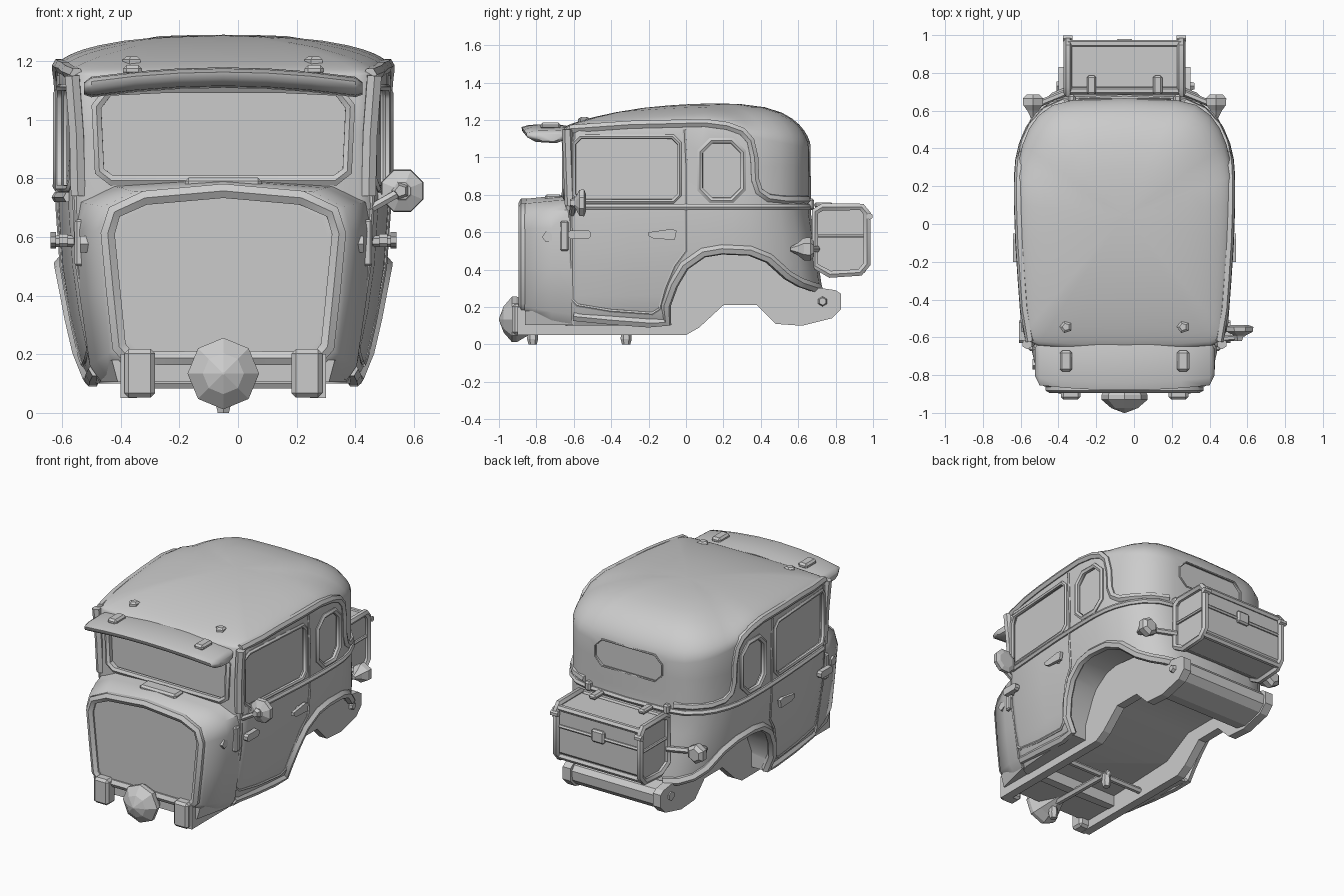
import bpy, bmesh, math
from mathutils import Vector

if "Cube" in bpy.data.objects:
    bpy.data.objects.remove(bpy.data.objects["Cube"])

CX = -0.05  # the body is off centre because of the single mirror
PLAN = [(0, -.66), (.3, -.655), (.46, -.642), (.505, -.62), (.525, -.57), (.545, -.3), (.558, -.1), (.565, .1),
        (.565, .25), (.558, .34), (.54, .42), (.505, .505), (.455, .575), (.38, .63), (.28, .655), (0, .668)]


def lerp(table, v):
    if v <= table[0][0]:
        return table[0][1]
    for (a, p), (b, q) in zip(table, table[1:]):
        if v <= b:
            return p + (q - p) * (v - a) / (b - a)
    return table[-1][1]


def side_scale(z):
    return lerp([(.1, .8), (.17, .87), (.35, .94), (.5, .98), (.7, 1.005), (.8, 1)], z)


def flare(y, z):
    return max(0, .7 - z) * .15 * min(1, max(0, (y - .2) / .45))


def hw(y, z):
    return lerp([(b, a) for a, b in PLAN[3:]], y - flare(y, z)) * side_scale(z)


def gutter_z(y):
    return lerp([(-.66, 1.15), (-.3, 1.175), (.1, 1.185), (.25, 1.165), (.35, 1.11), (.66, 1.05)], y)


def crown_z(y):
    return lerp([(-.66, 1.235), (-.3, 1.268), (0, 1.285), (.2, 1.29), (.5, 1.28), (.66, 1.27)], y)


def loft(name, rings, smooth=True, bevel=0):
    bm = bmesh.new()
    vs = [[bm.verts.new(p) for p in r] for r in rings]
    n = len(rings[0])
    for a, b in zip(vs, vs[1:]):
        for i in range(n):
            bm.faces.new((a[i], a[(i + 1) % n], b[(i + 1) % n], b[i]))
    bm.faces.new(vs[0])
    bm.faces.new(vs[-1])
    bmesh.ops.recalc_face_normals(bm, faces=bm.faces)
    if bevel:
        bmesh.ops.bevel(bm, geom=bm.edges[:], offset=bevel, segments=1, affect='EDGES')
    return link(name, bm, smooth)


def link(name, bm, smooth):
    me = bpy.data.meshes.new(name)
    bm.to_mesh(me)
    bm.free()
    ob = bpy.data.objects.new(name, me)
    bpy.context.collection.objects.link(ob)
    ob.location.x = CX
    if smooth:
        soften(ob)
    return ob


def soften(ob):
    bpy.ops.object.select_all(action='DESELECT')
    ob.select_set(True)
    bpy.context.view_layer.objects.active = ob
    bpy.ops.object.shade_smooth_by_angle(angle=math.radians(50))


def box(name, c, s, bevel=.01):
    x, y, z = (v / 2 for v in s)
    ring = lambda dz: [(c[0] + a * x, c[1] + b * y, c[2] + dz) for a, b in ((-1, -1), (1, -1), (1, 1), (-1, 1))]
    return loft(name, [ring(-z), ring(z)], False, bevel)


def slab(name, poly, x0, x1, bevel=0):
    return loft(name, [[(x, y, z) for y, z in poly] for x in (x0, x1)], False, bevel)


def lathe(name, prof, c, axis=1, n=8, turn=.5):
    rings = []
    for t, r in prof:
        ring = []
        for i in range(n):
            a = (i + turn) * 2 * math.pi / n
            p = [r * math.cos(a), r * math.sin(a)]
            p.insert(axis, t)
            ring.append(Vector(p) + Vector(c))
        rings.append(ring)
    return loft(name, rings, False)


def tube(name, pts, r, closed=False):
    cu = bpy.data.curves.new(name, 'CURVE')
    cu.dimensions, cu.bevel_depth, cu.bevel_resolution, cu.use_fill_caps = '3D', r, 1, True
    sp = cu.splines.new('POLY')
    sp.points.add(len(pts) - 1)
    for q, p in zip(sp.points, pts):
        q.co = (*p, 1)
    sp.use_cyclic_u = closed
    tmp = bpy.data.objects.new('tmp', cu)
    bpy.context.collection.objects.link(tmp)
    dg = bpy.context.evaluated_depsgraph_get()
    bm = bmesh.new()
    bm.from_mesh(bpy.data.meshes.new_from_object(tmp.evaluated_get(dg)))
    bpy.data.objects.remove(tmp)
    return link(name, bm, True)


def octo(a0, a1, b0, b1, c):
    return [(a0 + c, b0), (a1 - c, b0), (a1, b0 + c), (a1, b1 - c), (a1 - c, b1), (a0 + c, b1), (a0, b1 - c), (a0, b0 + c)]


def mirror_ring(half):
    return half + [(-p[0], *p[1:]) for p in half[-2:0:-1]]


# Cab shell: stacked plan outlines closed by a domed roof
rings = []
for z in (.1, .13, .17, .26, .35, .43, .5, .6, .7, .8, .95):
    rings.append(mirror_ring([(w * side_scale(z), y + flare(y, z), z) for w, y in PLAN]))
for s in (1, .99, .97, .94, .9, .84, .75, .6, .4, .2, .02):
    half = []
    for w, y in PLAN:
        yy = .05 + s * (y - .05)
        zb, n = gutter_z(y), lerp([(.25, 2.5), (.64, 4.5)], y)
        half.append((w * s, yy, zb + (crown_z(yy) - zb) * (1 - s ** n) ** .6))
    rings.append(mirror_ring(half))
body = loft('cab_body', rings, False)

# Cutters: wheel arches, hollow underside, window recesses
ARCH = [(-.1, .12), (-.1, .2), (-.06, .31), (0, .41), (.1, .48), (.2, .497), (.35, .49), (.45, .45),
        (.55, .36), (.62, .32), (.68, .3), (.715, .29)]
DOOR_WIN = octo(-.6, -.035, .765, 1.11, .035)
REAR_WIN = octo(.075, .305, .77, 1.09, .06)
SCREEN = [(.37, .8), (.41, .83), (.42, 1.04), (.38, 1.09), (.2, 1.1), (-.2, 1.1), (-.38, 1.09), (-.42, 1.04), (-.41, .83), (-.37, .8)]
BACK_WIN = octo(-.24, .24, .9, 1.07, .05)
cutters = [slab('underside_cutter', [(-.6, -.05), (-.6, .17), (-.1, .19), (.1, .3), (.85, .3), (.85, -.05)], -.34, .34),
           loft('windscreen_cutter', [[(x, y, z) for x, z in SCREEN] for y in (-.8, -.622)], False),
           loft('back_window_cutter', [[(x, y, z) for x, z in BACK_WIN] for y in (.645, .8)], False)]
for s in (1, -1):
    cutters.append(slab('arch_cutter', [(-.1, -.05)] + ARCH + [(.9, .28), (.9, -.05)], s * .33, s * .8))
    for poly in (DOOR_WIN, REAR_WIN):
        cutters.append(loft('window_cutter', [[(s * (hw(y, z) - .025), y, z) for y, z in poly], [(s * .75, y, z) for y, z in poly]], False))
for c in cutters:
    m = body.modifiers.new('cut', 'BOOLEAN')
    m.operation, m.object, m.solver = 'DIFFERENCE', c, 'EXACT'
bpy.context.view_layer.update()
body.data = bpy.data.meshes.new_from_object(body.evaluated_get(bpy.context.evaluated_depsgraph_get()))
body.modifiers.clear()
for c in cutters:
    bpy.data.objects.remove(c)
soften(body)

# Cowl with framed flat front
FRONT = [(0, .18), (.33, .18), (.365, .22), (.385, .42), (.405, .62), (.38, .695), (.27, .745), (0, .77)]
BACK = [(0, .11), (.42, .11), (.455, .16), (.49, .4), (.505, .62), (.49, .72), (.38, .775), (0, .8)]


def cowl_ring(t, y, k=1):
    return mirror_ring([((a + (c - a) * t) * k, y, .45 + (b + (d - b) * t - .45) * k) for (a, b), (c, d) in zip(FRONT, BACK)])


loft('cowl', [cowl_ring(0, -.872, .88), cowl_ring(0, -.872, .97), cowl_ring(.3, -.855), cowl_ring(.75, -.72), cowl_ring(1, -.61)])
tube('cowl_front_frame', cowl_ring(0.1, -.868, .95), .028, True)
box('cowl_vent', (0, -.71, .785), (.26, .09, .035), .012)

# Apron under the cowl
loft('front_apron', [[(-w, y, .105), (w, y, .105), (w + .02, y, .18), (-w - .02, y, .18)] for w, y in ((.36, -.86), (.42, -.6))], False)

# Mouldings that follow the shell
belt = [(w * 1.005, y, .735) for w, y in PLAN[4:]]
tube('belt_moulding', belt + [(-p[0], *p[1:]) for p in belt[-2::-1]], .018)
tube('windscreen_frame', [(x * 1.03, -.648 + .06 * abs(x) ** 3, .95 + (z - .95) * 1.05) for x, z in SCREEN], .02, True)
tube('back_window_frame', [(x, .662 - .06 * abs(x) ** 2, z) for x, z in BACK_WIN], .006, True)
GUTTER = [(y, gutter_z(y)) for y in (-.62, -.45, -.3, -.1, .1, .22)] + \
    [(.3, 1.14), (.345, 1.09), (.365, 1.0), (.37, .88), (.39, .82), (.44, .785), (.52, .775), (.6, .775), (.645, .775)]
SILL = [(-.6, .15), (-.4, .13), (-.2, .115), (-.1, .12)]
for s in (1, -1):
    def on_side(pts, out=0):
        return [(s * (hw(y, z) + out), y, z) for y, z in pts]
    tube('gutter', on_side(GUTTER, -.005), .024)
    tube('fender_lip', on_side(SILL + [(y - .008, z + .01) for y, z in ARCH[1:]], -.004), .028)
    tube('door_window_frame', on_side(DOOR_WIN, -.002), .014, True)
    tube('rear_window_frame', on_side(REAR_WIN, -.002), .018, True)
    tube('door_edge', on_side([(-.01, 1.15), (0, .95), (0, .7), (0, .5), (-.06, .42), (-.11, .3), (-.14, .19), (-.18, .165),
                               (-.4, .18), (-.58, .21), (-.61, .24), (-.615, .5), (-.615, .75), (-.6, 1.13)], -.002), .01)
    tube('windscreen_pillar', [(s * .495, -.62, .74), (s * .5, -.628, .95), (s * .515, -.635, 1.15)], .028)

    # Door furniture and cowl side lamp
    box('front_hinge_strip', (s * .485, -.65, .58), (.045, .045, .16), .008)
    for y in (-.58, -.11):
        lathe('handle_stub', [(-.02, .02), (.025, .02)], (s * hw(y, .585), y, .585), 0, 6)
    slab('front_handle', octo(-.63, -.51, .565, .61, .012), s * .53, s * .56)
    slab('rear_handle', [(-.2, .58), (-.17, .565), (-.06, .56), (-.05, .61), (-.08, .617), (-.2, .6)], s * .57, s * .59)
    lathe('cowl_knob', [(-.03, .03), (.02, .03)], (s * .458, -.74, .575), 0, 5)

    # Chassis rail with inner wheel arch wall, front bracket
    slab('chassis_rail', [(-.9, .05), (0, .05), (.07, .09), (.2, .21), (.38, .21), (.48, .11), (.62, .1), (.78, .14), (.83, .19),
                          (.83, .27), (.8, .29), (.66, .31), (.57, .36), (.44, .47), (.15, .5), (0, .43), (-.1, .2), (-.9, .2)], s * .295, s * .35)
    box('front_bracket', (s * .285, -.885, .135), (.105, .09, .165), .015)
    lathe('rail_knob', [(-.01, .03), (.02, .02)], (s * .35, .73, .23), 0, 6)

    # Tail lamp and its arm
    lathe('tail_lamp', [(-.09, .012), (-.05, .035), (-.02, .06), (.015, .062), (.035, .04)], (s * .485, .65, .51), 1, 6)
    tube('tail_lamp_arm', [(s * .47, .63, .51), (s * .3, .7, .51)], .018)

    # Trunk end frames, latches, roof knobs and visor clips
    FRAME = [(.69, .71), (.73, .735), (.94, .735), (.968, .7), (.968, .43), (.93, .385), (.77, .375), (.69, .42)]
    tube('trunk_end_frame', [(s * .3, y, z) for y, z in FRAME], .022, True)
    tube('trunk_end_bar', [(s * .3, .7, .58), (s * .3, .965, .58)], .01)
    lathe('trunk_corner_knob', [(-.025, .018), (.025, .018)], (s * .3, .982, .685), 0, 6)
    box('trunk_strap', (s * .175, .735, .745), (.05, .1, .03))
    box('belt_bracket', (s * .28, .665, .75), (.04, .04, .06))
    lathe('roof_knob', [(-.03, .034), (.005, .034), (.015, .02)], (s * .31, -.545, 1.2), 2, 5)
    box('visor_clip', (s * .31, -.725, 1.168), (.065, .11, .035), .012)

# Sun visor: arched slab with rounded section
rings = []
for x in (-.475, -.45, -.3, -.15, 0, .15, .3, .45, .475):
    d, k = .035 * (x / .47) ** 2, .6 if abs(x) > .46 else 1
    prof = [(-.88, 1.162), (-.875, 1.14), (-.83, 1.115), (-.72, 1.108), (-.65, 1.135), (-.64, 1.17), (-.7, 1.178), (-.84, 1.174)]
    rings.append([(x, -.76 + (y + .76) * k + d * .8, 1.14 + (z - 1.14) * k - d) for y, z in prof])
loft('sun_visor', rings)

# Trunk body, lid seam and clasp
slab('trunk_body', [(.69, .7), (.73, .725), (.94, .725), (.958, .7), (.958, .43), (.93, .39), (.77, .38), (.69, .42)], -.295, .295)
tube('trunk_lid_seam', [(-.29, .96, .6), (.29, .96, .6)], .012)
for y, z in ((.955, .715), (.705, .715), (.945, .4)):
    tube('trunk_edge_bar', [(-.3, y, z), (.3, y, z)], .02)
box('trunk_clasp', (0, .965, .61), (.09, .03, .08))

# Rear tank across the rails
slab('rear_tank', [(.56, .13), (.64, .115), (.77, .15), (.81, .19), (.815, .25), (.79, .28), (.7, .295), (.58, .28)], -.3, .3)

# Front differential, drive shaft and cross rod
lathe('front_differential', [(-.13, .004), (-.105, .07), (-.06, .122), (-.035, .122), (.01, .095), (.1, .05), (.14, .03)], (0, -.87, .134), 1, 8, 0)
tube('drive_shaft', [(0, -.8, .1), (0, -.3, .09)], .022)
tube('cross_rod', [(-.3, -.36, .1), (.3, -.36, .1)], .02)
for y in (-.82, -.32):
    lathe('shaft_knob', [(0, .022), (.03, .03), (.1, .022)], (0, y, 0), 2, 6)

# Single side mirror on the right
lathe('mirror_head', [(-.03, .03), (-.025, .035), (-.005, .075), (.02, .078), (.03, .05)], (.61, -.565, .757), 1, 8)
lathe('mirror_cap', [(-.02, .02), (.01, .032)], (.605, -.6, .757), 1, 5)
tube('mirror_arm', [(.49, -.61, .69), (.605, -.6, .755)], .016)
